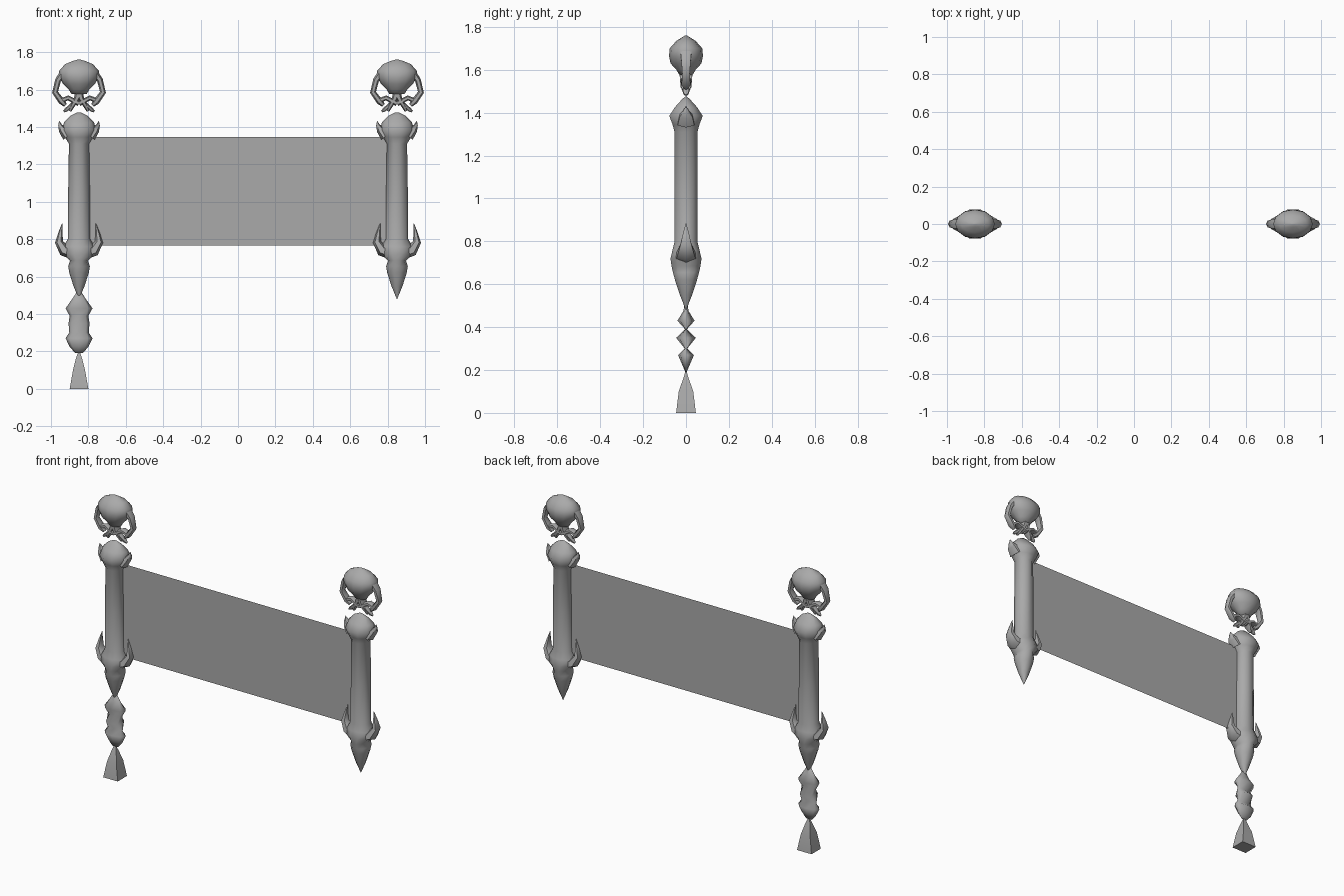
import bpy, bmesh, math
from mathutils import Vector

if "Cube" in bpy.data.objects:
    bpy.data.objects.remove(bpy.data.objects["Cube"], do_unlink=True)

grey = bpy.data.materials.new("plain grey")
grey.use_nodes = True
grey.diffuse_color = (0.4, 0.4, 0.4, 1)
grey.node_tree.nodes["Principled BSDF"].inputs["Base Color"].default_value = (0.4, 0.4, 0.4, 1)


def finish(name, bm, x=0, angle=60):
    bmesh.ops.remove_doubles(bm, verts=bm.verts, dist=0.0005)
    bmesh.ops.recalc_face_normals(bm, faces=bm.faces)
    mesh = bpy.data.meshes.new(name)
    bm.to_mesh(mesh)
    bm.free()
    mesh.materials.append(grey)
    ob = bpy.data.objects.new(name, mesh)
    ob.location.x = x
    bpy.context.collection.objects.link(ob)
    bpy.ops.object.select_all(action='DESELECT')
    ob.select_set(True)
    bpy.context.view_layer.objects.active = ob
    bpy.ops.object.shade_smooth_by_angle(angle=math.radians(angle))
    return ob


def skin(bm, rings):
    """Bridge neighbouring rings and cap both ends."""
    rings = [[bm.verts.new(p) for p in r] for r in rings]
    n = len(rings[0])
    for a, b in zip(rings, rings[1:]):
        for i in range(n):
            j = (i + 1) % n
            bm.faces.new((a[i], a[j], b[j], b[i]))
    bm.faces.new(rings[0])
    bm.faces.new(rings[-1])


def loft(name, rows, x, sides=10, angle=60):
    """Upright form from rows of (height, half width, half depth)."""
    bm = bmesh.new()
    turn = [2 * math.pi * i / sides for i in range(sides)]
    skin(bm, [[(max(rx, 0.001) * math.cos(t), max(ry, 0.001) * math.sin(t), z) for t in turn]
              for z, rx, ry in rows])
    return finish(name, bm, x, angle)


def limbs(name, paths, x):
    """Mirrored pairs of bent limbs; path points are (x, z, half width, half depth)."""
    bm = bmesh.new()
    for path in paths:
        for side in (1, -1):
            pts = [Vector((side * p[0], 0, p[1])) for p in path]
            rings = []
            for i, (px, pz, w, d) in enumerate(path):
                along = (pts[min(i + 1, len(pts) - 1)] - pts[max(i - 1, 0)]).normalized()
                across = Vector((along.z, 0, -along.x))
                rings.append([pts[i] + across * w * math.cos(k * math.pi / 3)
                              + Vector((0, d * math.sin(k * math.pi / 3), 0)) for k in range(6)])
            skin(bm, rings)
    return finish(name, bm, x)


# Profiles
shaft = [(0.48, 0, 0), (0.55, 0.03, 0.03), (0.62, 0.052, 0.054), (0.655, 0.058, 0.064),
         (0.685, 0.048, 0.071), (0.72, 0.085, 0.076), (0.76, 0.085, 0.066), (0.80, 0.06, 0.056),
         (1.05, 0.058, 0.056), (1.31, 0.054, 0.056), (1.345, 0.075, 0.066), (1.385, 0.092, 0.082),
         (1.425, 0.08, 0.055), (1.46, 0.045, 0.022), (1.476, 0.012, 0.004)]
cranium = [(1.575, 0.04, 0.03), (1.60, 0.055, 0.045), (1.63, 0.085, 0.072), (1.665, 0.106, 0.079),
           (1.70, 0.106, 0.076), (1.735, 0.075, 0.045), (1.752, 0.035, 0.018), (1.76, 0.008, 0.005)]
beads = [(0.19, 0.02, 0.003), (0.225, 0.05, 0.018), (0.27, 0.072, 0.037), (0.30, 0.052, 0.006),
         (0.35, 0.056, 0.046), (0.39, 0.05, 0.004), (0.43, 0.072, 0.04), (0.475, 0.04, 0.012),
         (0.53, 0.004, 0.004)]

# Paired limbs
cheeks = [[(0.085, 1.685, 0.02, 0.03), (0.112, 1.65, 0.016, 0.026), (0.128, 1.585, 0.016, 0.02),
           (0.092, 1.535, 0.017, 0.024), (0.072, 1.515, 0.01, 0.012)]]
jaw = [[(0.0, 1.59, 0.02, 0.035), (0.012, 1.55, 0.016, 0.032), (0.034, 1.515, 0.012, 0.025),
        (0.05, 1.485, 0.009, 0.01)],
       [(0.095, 1.54, 0.014, 0.02), (0.058, 1.555, 0.013, 0.024), (0.02, 1.535, 0.014, 0.03),
        (0.0, 1.525, 0.014, 0.03)],
       [(0.035, 1.52, 0.012, 0.02), (0.07, 1.49, 0.01, 0.014), (0.082, 1.482, 0.005, 0.005)]]
barbs = [[(0.06, 1.35, 0.03, 0.045), (0.088, 1.385, 0.022, 0.035), (0.102, 1.41, 0.01, 0.014),
          (0.106, 1.432, 0.001, 0.001)]]
horns = [[(0.03, 0.725, 0.035, 0.06), (0.08, 0.74, 0.032, 0.048), (0.107, 0.785, 0.022, 0.03),
          (0.1, 0.83, 0.012, 0.018), (0.09, 0.885, 0.001, 0.001)]]

# The two poles
for side, x in (("right", -0.85), ("left", 0.85)):
    loft(side + "_pole", shaft, x)
    loft(side + "_skull_dome", cranium, x, 12)
    limbs(side + "_skull_cheeks", cheeks, x)
    limbs(side + "_skull_jaw", jaw, x)
    limbs(side + "_upper_barbs", barbs, x)
    limbs(side + "_lower_horns", horns, x)

# Hanging beads and four-sided tassel on the right pole
loft("hanging_beads", beads, -0.85, 8, 80)
bm = bmesh.new()
skin(bm, [[(sx * w, sy * d, z) for sx, sy in ((1, 1), (-1, 1), (-1, -1), (1, -1))]
          for z, w, d in ((0, 0.05, 0.046), (0.1, 0.032, 0.034), (0.16, 0.017, 0.013), (0.195, 0.005, 0.002))])
finish("tassel", bm, -0.85, 40)

# Thin banner sheet between the poles
bm = bmesh.new()
bm.faces.new([bm.verts.new(p) for p in ((-0.81, 0, 0.765), (0.81, 0, 0.765),
                                        (0.81, 0, 1.345), (-0.81, 0, 1.345))])
finish("banner", bm)
